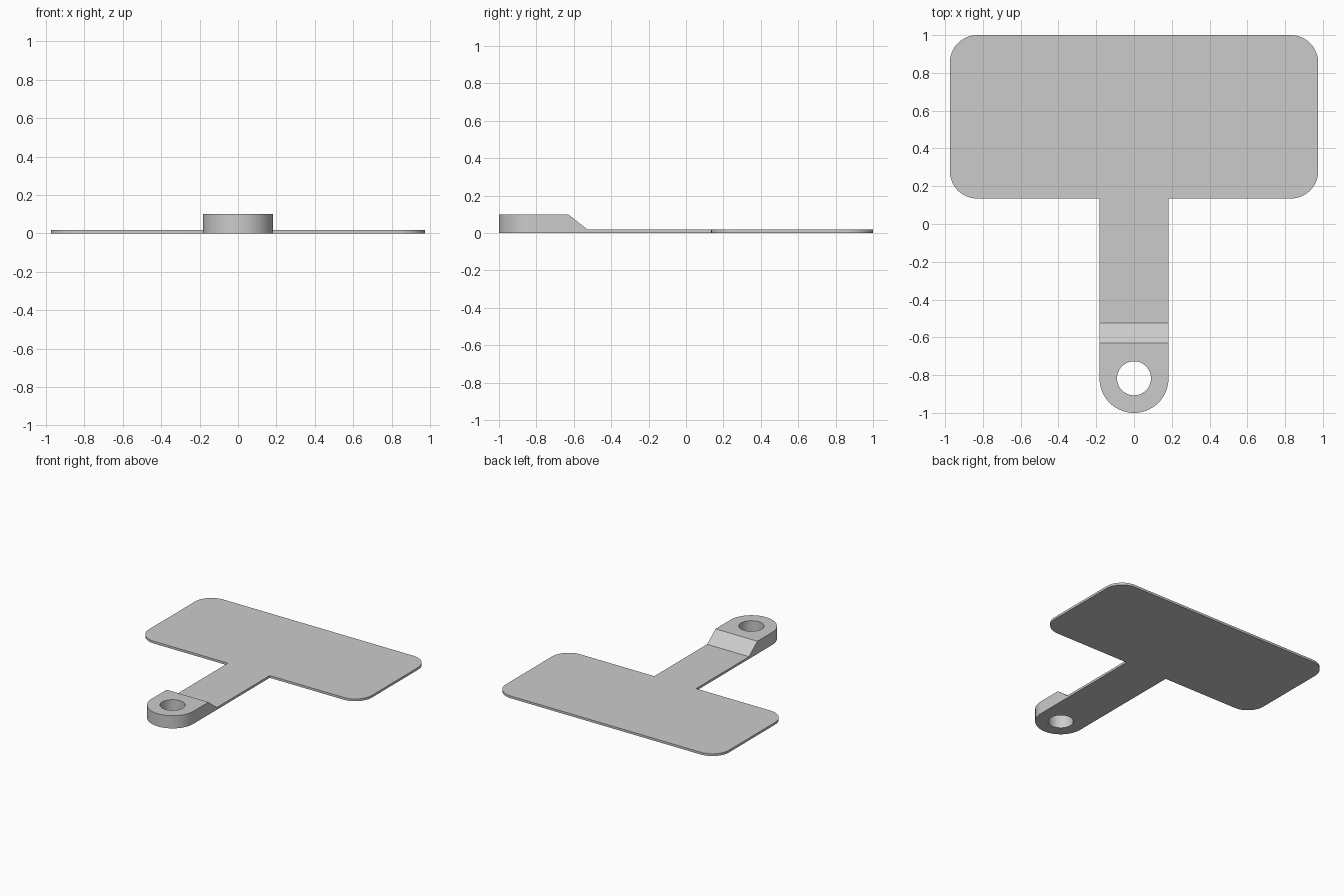
import bpy, bmesh
from math import sin, cos, pi

cube = bpy.data.objects.get("Cube")
if cube:
    bpy.data.objects.remove(cube, do_unlink=True)

THIN, THICK = 0.018, 0.1      # sheet and lug heights
HALF = 0.183                  # half width of the arm
HOLE_Y, HOLE_R = -0.817, 0.09
RAMP_LOW, RAMP_HIGH = -0.525, -0.63

grey = bpy.data.materials.new("light grey")
grey.use_nodes = True
colour = (0.6, 0.6, 0.6, 1)
grey.diffuse_color = colour
grey.node_tree.nodes["Principled BSDF"].inputs["Base Color"].default_value = colour


def arc(x, y, r, start, end, steps):
    angles = [start + (end - start) * i / steps for i in range(steps + 1)]
    return [(x + r * cos(a), y + r * sin(a)) for a in angles]


def add_object(name, bm):
    bmesh.ops.recalc_face_normals(bm, faces=bm.faces)
    mesh = bpy.data.meshes.new(name)
    bm.to_mesh(mesh)
    bm.free()
    mesh.materials.append(grey)
    obj = bpy.data.objects.new(name, mesh)
    bpy.context.collection.objects.link(obj)
    return obj


def extrude_outline(bm, points, bottom, top):
    base = bm.faces.new([bm.verts.new((x, y, bottom)) for x, y in points])
    result = bmesh.ops.extrude_face_region(bm, geom=[base], use_keep_orig=True)
    raised = [v for v in result["geom"] if isinstance(v, bmesh.types.BMVert)]
    for v in raised:
        v.co.z = top
    return raised


def smooth(obj):
    bpy.ops.object.select_all(action='DESELECT')
    obj.select_set(True)
    bpy.context.view_layer.objects.active = obj
    bpy.ops.object.shade_smooth_by_angle(angle=pi / 6)


# Thin T-shaped sheet: rounded panel and straight arm
W, BACK, FRONT, R = 0.975, 1.0, 0.135, 0.145
outline = [(-HALF, FRONT), (-HALF, RAMP_LOW), (HALF, RAMP_LOW), (HALF, FRONT)]
outline += arc(W - R, FRONT + R, R, -pi / 2, 0, 12)
outline += arc(W - R, BACK - R, R, 0, pi / 2, 12)
outline += arc(R - W, BACK - R, R, pi / 2, pi, 12)
outline += arc(R - W, FRONT + R, R, pi, 1.5 * pi, 12)
bm = bmesh.new()
extrude_outline(bm, outline, 0, THIN)
smooth(add_object("panel_and_arm", bm))

# Thick rounded lug with a ramp down to the arm
outline = [(HALF, RAMP_HIGH), (HALF, RAMP_LOW), (-HALF, RAMP_LOW), (-HALF, RAMP_HIGH)]
outline += arc(0, HOLE_Y, HALF, pi, 2 * pi, 32)
bm = bmesh.new()
raised = extrude_outline(bm, outline, 0, THICK)
crease = [v for v in raised if abs(v.co.y - RAMP_HIGH) < 1e-4]
bmesh.ops.connect_verts(bm, verts=crease)
for v in raised:
    if v.co.y > RAMP_HIGH + 0.01:
        v.co.z = THIN
lug = add_object("hanging_lug", bm)

# Round hole through the lug
bm = bmesh.new()
extrude_outline(bm, arc(0, HOLE_Y, HOLE_R, 0, 2 * pi, 48)[:-1], -THICK, 2 * THICK)
cutter = add_object("hole_cutter", bm)
cutter.hide_render = True
cut = lug.modifiers.new("hole", 'BOOLEAN')
cut.operation = 'DIFFERENCE'
cut.solver = 'EXACT'
cut.object = cutter
bpy.context.view_layer.objects.active = lug
bpy.ops.object.modifier_apply(modifier=cut.name)
bpy.data.objects.remove(cutter, do_unlink=True)
smooth(lug)
